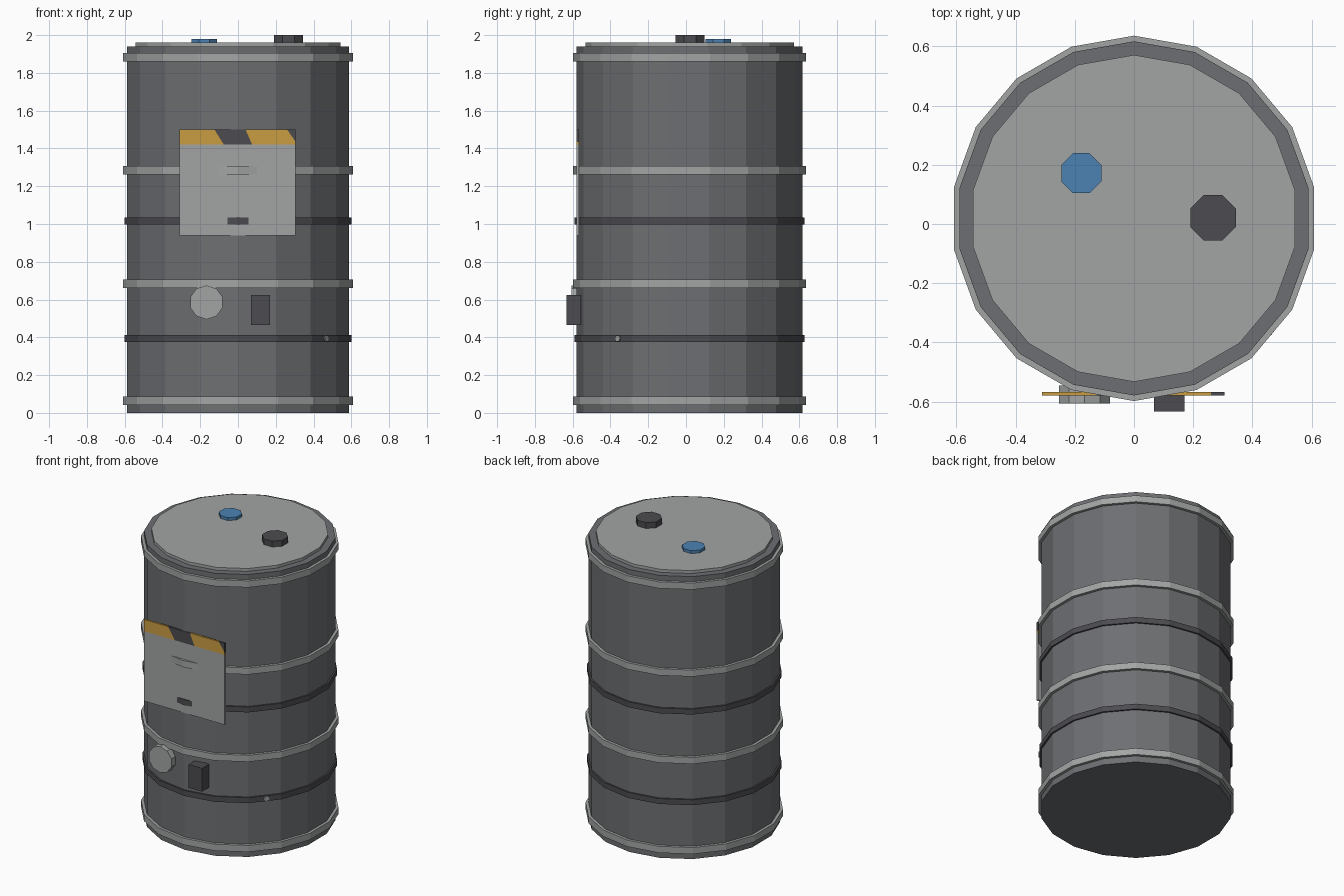
import bpy, bmesh, math

if "Cube" in bpy.data.objects:
    bpy.data.objects.remove(bpy.data.objects["Cube"])

def mat(name, rgb):
    m = bpy.data.materials.new(name)
    lin = [(c / 255 / 12.92) if c < 11 else ((c / 255 + 0.055) / 1.055) ** 2.4 for c in rgb]
    m.diffuse_color = (*lin, 1)
    m.use_nodes = True
    m.node_tree.nodes["Principled BSDF"].inputs["Base Color"].default_value = m.diffuse_color
    return m

STEEL = mat("steel grey", (109, 111, 114))
LIGHT = mat("light grey", (162, 165, 164))
DARK = mat("dark grey", (76, 75, 80))
ORANGE = mat("warning orange", (202, 157, 67))
BLUE = mat("cap blue", (76, 130, 178))
CY = 0.019   # drum axis in y
SIDES = 18

def finish(name, bm, material):
    bmesh.ops.recalc_face_normals(bm, faces=bm.faces)
    me = bpy.data.meshes.new(name)
    bm.to_mesh(me)
    bm.free()
    me.materials.append(material)
    ob = bpy.data.objects.new(name, me)
    bpy.context.collection.objects.link(ob)
    return ob

def prism(name, pts, vec, material):
    """Extrude a flat polygon along vec."""
    bm = bmesh.new()
    f = bm.faces.new([bm.verts.new(p) for p in pts])
    r = bmesh.ops.extrude_face_region(bm, geom=[f])
    bmesh.ops.translate(bm, vec=vec, verts=[v for v in r["geom"] if isinstance(v, bmesh.types.BMVert)])
    return finish(name, bm, material)

def ngon(r, n, start):
    return [(r * math.cos(start + i * math.tau / n), r * math.sin(start + i * math.tau / n)) for i in range(n)]

def drum(name, r, z0, z1, material, x=0, y=CY, n=SIDES, start=math.pi / 2):
    return prism(name, [(x + a, y + b, z0) for a, b in ngon(r, n, start)], (0, 0, z1 - z0), material)

def hoop(name, r, r_in, z0, z1, material):
    """Square-section ring around the drum."""
    bm = bmesh.new()
    loops = [[bm.verts.new((a, CY + b, z)) for a, b in ngon(rad, SIDES, math.pi / 2)]
             for rad, z in ((r, z0), (r, z1), (r_in, z1), (r_in, z0))]
    for k in range(4):
        p, q = loops[k], loops[(k + 1) % 4]
        for i in range(SIDES):
            j = (i + 1) % SIDES
            bm.faces.new((p[i], p[j], q[j], q[i]))
    return finish(name, bm, material)

def front(name, xz, y0, y1, material):
    """Flat outline in x/z, extruded from y0 to y1."""
    return prism(name, [(x, y0, z) for x, z in xz], (0, y1 - y0, 0), material)

# Drum body and raised lid
drum("drum_body", 0.598, 0, 1.94, STEEL)
drum("drum_lid", 0.552, 1.935, 1.96, LIGHT)

# Light hoops and dark straps
for i, z in enumerate((0.043, 0.662, 1.262, 1.86)):
    hoop(f"hoop_{i}", 0.617, 0.585, z, z + 0.045, LIGHT)
for i, z in enumerate((0.375, 0.998)):
    hoop(f"strap_{i}", 0.609, 0.585, z, z + 0.037, DARK)

# Lid caps
s = math.pi / 8
drum("blue_cap", 0.073, 1.955, 1.98, BLUE, -0.178, 0.172, 8, s)
drum("dark_cap", 0.083, 1.955, 2.0, DARK, 0.267, 0.021, 8, s)

# Front label plate with hazard strip
yf, yb = -0.580, -0.567
front("label_plate", [(-0.31, 0.94), (0.305, 0.94), (0.305, 1.42), (-0.31, 1.42)], yf, yb, LIGHT)
front("hazard_orange_left", [(-0.31, 1.42), (-0.075, 1.42), (-0.125, 1.5), (-0.31, 1.5)], yf, yb, ORANGE)
front("hazard_dark", [(-0.075, 1.42), (0.075, 1.42), (0.04, 1.5), (-0.125, 1.5)], yf, yb, DARK)
front("hazard_orange_right", [(0.075, 1.42), (0.305, 1.42), (0.305, 1.435), (0.26, 1.5), (0.04, 1.5)], yf, yb, ORANGE)
front("hazard_dark_corner", [(0.305, 1.435), (0.305, 1.5), (0.26, 1.5)], yf, yb, DARK)

# Round gauge and small box low on the front
front("gauge", [(-0.167 + a, 0.585 + b) for a, b in ngon(0.09, 10, math.pi / 2)], -0.606, -0.545, LIGHT)
front("control_box", [(0.068, 0.465), (0.17, 0.465), (0.17, 0.625), (0.068, 0.625)], -0.633, -0.555, DARK)

# Small stud on the lower strap, facing outward
a = math.radians(-39)
stud = front("strap_stud", ngon(0.018, 6, 0), -0.008, 0.02, LIGHT)
stud.location = (0.6 * math.cos(a), CY + 0.6 * math.sin(a), 0.393)
stud.rotation_euler = (0, 0, a + math.pi / 2)
